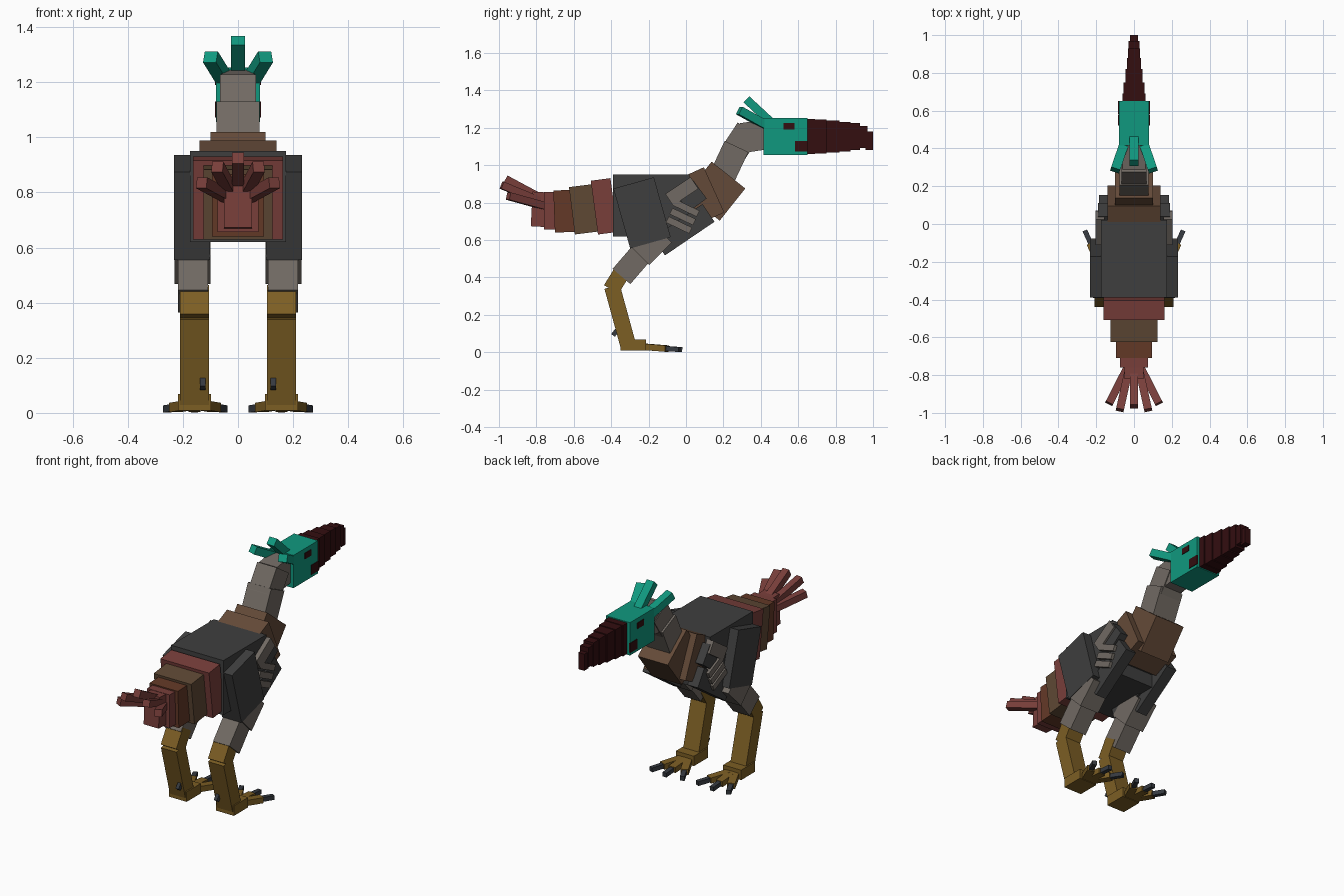
import bpy
from mathutils import Vector, Matrix

if "Cube" in bpy.data.objects:
    bpy.data.objects.remove(bpy.data.objects["Cube"], do_unlink=True)


def material(name, hex_code):
    channels = [int(hex_code[i:i + 2], 16) / 255 for i in (0, 2, 4)]
    rgba = [c / 12.92 if c < 0.04 else ((c + 0.055) / 1.055) ** 2.4 for c in channels] + [1]
    mat = bpy.data.materials.new(name)
    mat.use_nodes = True
    mat.diffuse_color = rgba
    bsdf = mat.node_tree.nodes["Principled BSDF"]
    bsdf.inputs["Base Color"].default_value = rgba
    bsdf.inputs["Roughness"].default_value = 0.9
    return mat


charcoal = material("charcoal", "3E3E3E")
grey = material("warm grey", "716A63")
brown = material("chest brown", "644A38")
tail_brown = material("tail brown", "5E4834")
rust = material("rust brown", "643927")
red = material("dusty red", "783E3A")
teal = material("teal", "10997F")
maroon = material("dark maroon", "330E10")
ochre = material("ochre", "7C5E24")
claw = material("claw slate", "363A40")

CUBE_FACES = [(0, 1, 3, 2), (4, 6, 7, 5), (0, 4, 5, 1), (2, 3, 7, 6), (0, 2, 6, 4), (1, 5, 7, 3)]
CUBE_VERTS = [(x, y, z) for x in (-.5, .5) for y in (-.5, .5) for z in (-.5, .5)]


def place(name, matrix, mat):
    mesh = bpy.data.meshes.new(name)
    mesh.from_pydata([matrix @ Vector(v) for v in CUBE_VERTS], [], CUBE_FACES)
    mesh.materials.append(mat)
    obj = bpy.data.objects.new(name, mesh)
    bpy.context.collection.objects.link(obj)
    return obj


def box(name, lo, hi, mat):
    lo, hi = Vector(lo), Vector(hi)
    size = hi - lo
    place(name, Matrix.Translation((lo + hi) / 2) @ Matrix.Diagonal((*size, 1)), mat)


def beam(name, a, b, width, height, mat):
    """Box running from a to b; width stays horizontal."""
    a, b = Vector(a), Vector(b)
    turn = (b - a).to_track_quat('Y', 'Z').to_matrix().to_4x4()
    size = Matrix.Diagonal((width, (b - a).length, height, 1))
    place(name, Matrix.Translation((a + b) / 2) @ turn @ size, mat)


def mid(name, a, b, width, height, mat):
    """Beam on the centre plane, given as (y, z) points."""
    beam(name, (0, *a), (0, *b), width, height, mat)


# Torso and chest
box("torso", (-.175, -.39, .62), (.175, .02, .95), charcoal)
box("upper_chest", (-.13, 0, .70), (.13, .095, .95), charcoal)
mid("chest", (.0, .80), (.15, .868), .28, .265, brown)
mid("neck_base", (.09, .775), (.227, .947), .20, .23, brown)

# Neck
mid("lower_neck", (.19, .93), (.27, 1.10), .155, .14, grey)
mid("middle_neck", (.25, 1.06), (.335, 1.19), .13, .14, grey)
mid("upper_neck", (.30, 1.145), (.43, 1.165), .12, .16, grey)

# Head with painted eyes and mouth corners
box("head", (-.08, .415, 1.055), (.08, .65, 1.253), teal)
for side, label in ((1, "left"), (-1, "right")):
    box(label + "_eye", (side * .08 - .004, .522, 1.19), (side * .08 + .004, .58, 1.226), maroon)
    box(label + "_mouth_corner", (side * .08 - .004, .582, 1.072),
        (side * .08 + .004, .652, 1.13), maroon)

# Beak: overlapping blocks that narrow and droop toward the tip
beak = [(.64, .69, .062, 1.06, 1.247), (.68, .75, .055, 1.063, 1.243),
        (.74, .82, .046, 1.067, 1.238), (.81, .88, .038, 1.073, 1.232),
        (.87, .93, .033, 1.08, 1.225), (.92, .97, .028, 1.092, 1.21),
        (.96, 1.0, .02, 1.08, 1.18)]
for i, (y0, y1, w, z0, z1) in enumerate(beak):
    box(f"beak_{i + 1}", (-w, y0, z0), (w, y1, z1), maroon)

# Crest
beam("middle_crest", (0, .46, 1.225), (0, .323, 1.352), .05, .045, teal)
for s, label in ((1, "left"), (-1, "right")):
    beam(label + "_crest", (s * .04, .46, 1.195), (s * .1, .285, 1.292), .05, .045, teal)

# Tail blocks and feather fan
mid("tail_root", (-.385, .787), (-.49, .773), .325, .29, red)
mid("tail_second", (-.475, .773), (-.61, .756), .25, .255, tail_brown)
mid("tail_third", (-.60, .756), (-.705, .752), .19, .225, rust)
mid("tail_fourth", (-.695, .757), (-.76, .757), .15, .20, red)
mid("tail_end", (-.75, .762), (-.825, .766), .10, .185, red)
beam("middle_feather", (0, -.76, .815), (0, -.965, .925), .042, .045, red)
for s, label in ((1, "left"), (-1, "right")):
    beam(label + "_inner_feather", (s * .025, -.76, .80), (s * .075, -.985, .893), .042, .04, red)
    beam(label + "_outer_feather", (s * .03, -.75, .78), (s * .132, -.95, .835), .042, .04, red)

# Limbs, built on both sides
for s, label in ((1, "left_"), (-1, "right_")):
    def limb(name, x, a, b, width, height, mat):
        beam(label + name, (s * x, *a), (s * x, *b), width, height, mat)

    # Leg
    limb("thigh", .167, (-.28, .905), (-.19, .585), .13, .225, charcoal)
    limb("knee", .165, (-.13, .64), (-.25, .52), .13, .15, grey)
    limb("lower_thigh", .163, (-.22, .55), (-.345, .405), .11, .125, grey)
    limb("upper_shank", .158, (-.335, .44), (-.40, .335), .104, .09, ochre)
    limb("shank", .158, (-.395, .35), (-.31, .04), .104, .085, ochre)

    # Foot with three toes and a spur
    box(label + "foot", (s * .158 - .06, -.35, .008), (s * .158 + .06, -.215, .068), ochre)
    for toe, tip_x in (("inner", .05), ("middle", .158), ("outer", .26)):
        root = Vector((s * .158, -.26, .032))
        tip = Vector((s * tip_x, -.02 if toe == "middle" else -.035, .014))
        joint = root.lerp(tip, .7)
        beam(label + toe + "_toe", root, joint, .045, .034, ochre)
        beam(label + toe + "_claw", joint - (tip - root) * .04, tip, .026, .026, claw)
    limb("spur", .128, (-.355, .135), (-.39, .09), .02, .025, claw)

    # Arm and fingers
    limb("wing", .15, (.12, .745), (-.145, .565), .07, .115, charcoal)
    limb("shoulder", .155, (.075, .87), (-.02, .80), .07, .12, charcoal)
    limb("forearm", .18, (.045, .905), (-.09, .815), .045, .075, grey)
    for i in range(3):
        y, z = -.06 - i * .02, .80 - i * .045
        limb(f"finger_{i + 1}", .185, (y, z), (y + .125, z - .06), .035, .036, grey)
